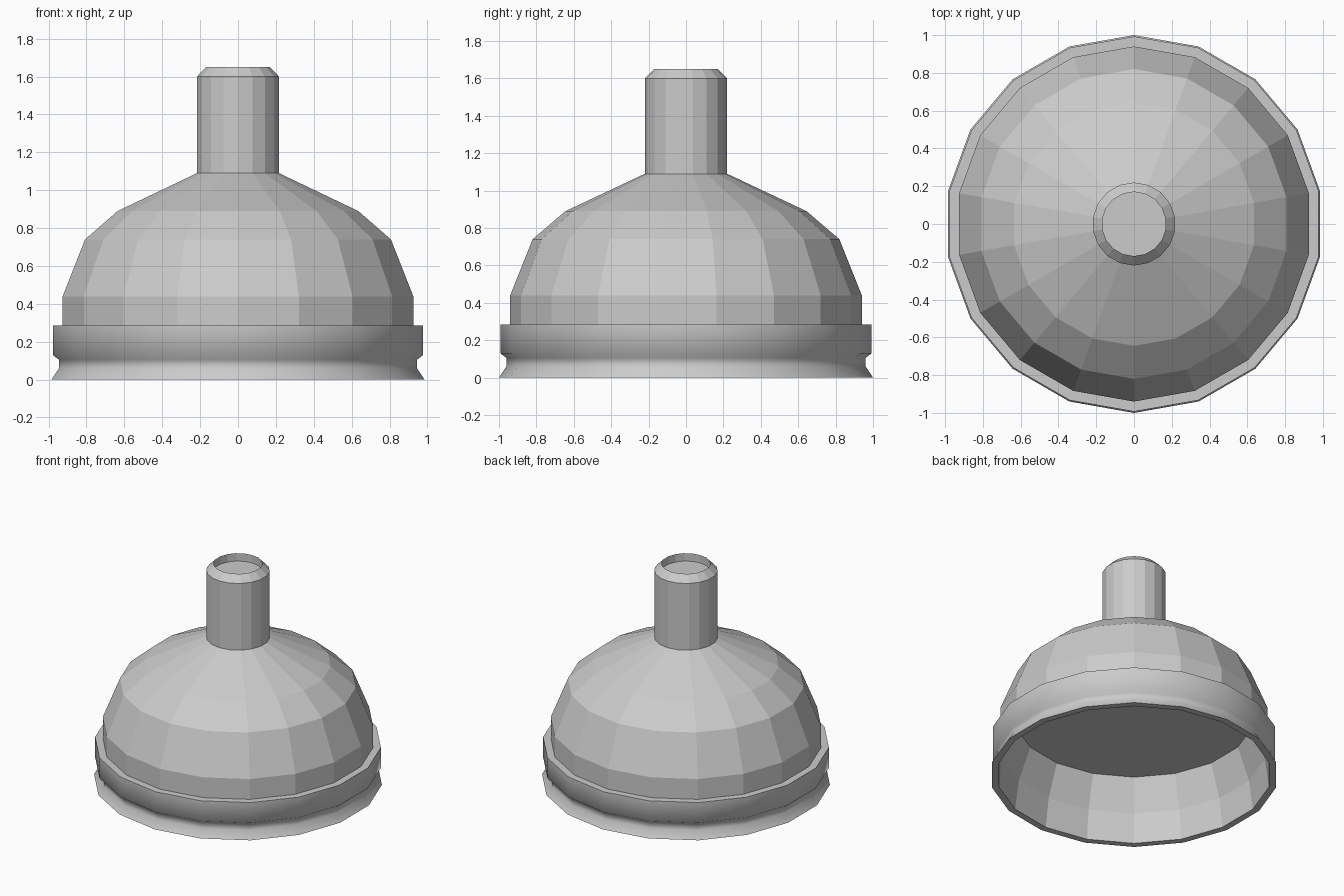
import bpy, math

if "Cube" in bpy.data.objects:
    bpy.data.objects.remove(bpy.data.objects["Cube"])

SIDES = 18


def lathe(name, profile, cap_start=False, cap_end=False, smooth=None):
    """Revolve (radius, z) points; upward profiles face outward."""
    verts = []
    for r, z in profile:
        for k in range(SIDES):
            a = math.pi / 2 + 2 * math.pi * k / SIDES
            verts.append((r * math.cos(a), r * math.sin(a), z))
    faces = []
    for j in range(len(profile) - 1):
        for k in range(SIDES):
            n = (k + 1) % SIDES
            b, t = j * SIDES, (j + 1) * SIDES
            faces.append((b + k, b + n, t + n, t + k))
    if cap_start:
        faces.append(tuple(reversed(range(SIDES))))
    if cap_end:
        last = (len(profile) - 1) * SIDES
        faces.append(tuple(range(last, last + SIDES)))
    mesh = bpy.data.meshes.new(name)
    mesh.from_pydata(verts, [], faces)
    obj = bpy.data.objects.new(name, mesh)
    bpy.context.collection.objects.link(obj)
    if smooth:
        bpy.ops.object.select_all(action='DESELECT')
        obj.select_set(True)
        bpy.context.view_layer.objects.active = obj
        bpy.ops.object.shade_smooth_by_angle(angle=math.radians(smooth))
    return obj


# Grooved base rim with a flared foot and flat top ledge
lathe("base_rim", [(0.95, 0), (1.0, 0), (0.96, 0.06), (0.96, 0.105),
                   (0.993, 0.13), (0.993, 0.285), (0.935, 0.285)], smooth=65)

# Faceted dome
lathe("dome", [(0.94, 0.285), (0.94, 0.44), (0.82, 0.74),
               (0.645, 0.89), (0.22, 1.09)])

# Neck with chamfered lip and shallow recess
lathe("neck", [(0.22, 1.09), (0.22, 1.6), (0.17, 1.65), (0.17, 1.59)],
      cap_end=True)

# Hollow underside with a flat ceiling
lathe("inner_cup", [(0.83, 0.46), (0.92, 0.22), (0.95, 0)], cap_start=True)
